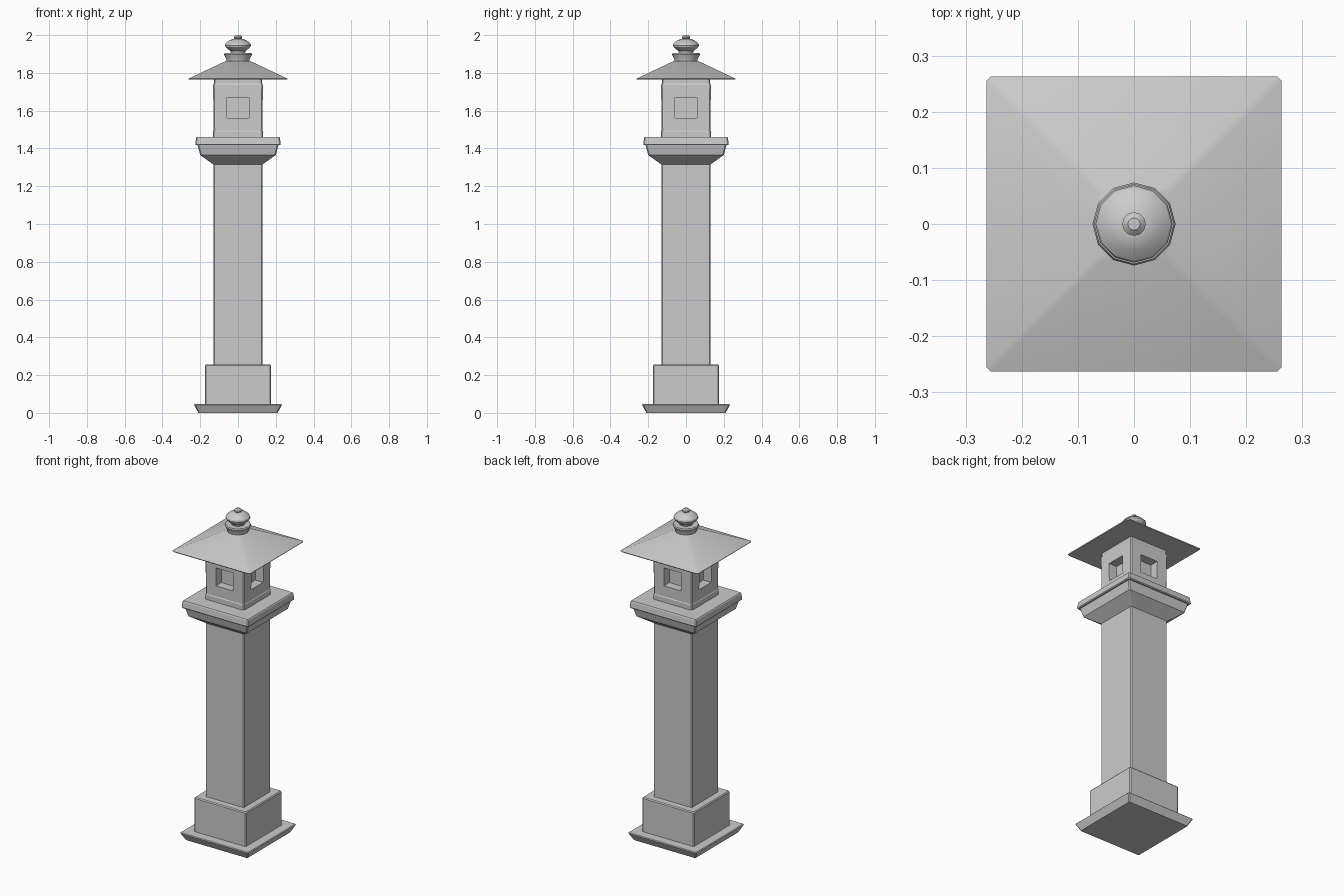
import bpy, bmesh, math

if "Cube" in bpy.data.objects:
    bpy.data.objects.remove(bpy.data.objects["Cube"])


def finish(name, bm, smooth=True):
    bmesh.ops.recalc_face_normals(bm, faces=bm.faces)
    me = bpy.data.meshes.new(name)
    bm.to_mesh(me)
    bm.free()
    ob = bpy.data.objects.new(name, me)
    bpy.context.collection.objects.link(ob)
    if smooth:
        bpy.ops.object.select_all(action='DESELECT')
        ob.select_set(True)
        bpy.context.view_layer.objects.active = ob
        bpy.ops.object.shade_smooth_by_angle(angle=math.radians(30))
    return ob


def loft(name, rings, smooth=True):
    bm = bmesh.new()
    loops = [[bm.verts.new(p) for p in ring] for ring in rings]
    n = len(loops[0])
    for a, b in zip(loops, loops[1:]):
        for i in range(n):
            j = (i + 1) % n
            bm.faces.new((a[i], a[j], b[j], b[i]))
    bm.faces.new(loops[0][::-1])
    bm.faces.new(loops[-1])
    return finish(name, bm, smooth)


def square_stack(name, profile, c=0.006, smooth=False):
    """Square section with chamfered corners; profile is (half width, z)."""
    rings = []
    for h, z in profile:
        k = h - c
        rings.append([(x, y, z) for x, y in ((h, -k), (h, k), (k, h), (-k, h),
                                             (-h, k), (-h, -k), (-k, -h), (k, -h))])
    return loft(name, rings, smooth)


def turned(name, profile, sides=12):
    """Turned part; profile is (radius, z)."""
    step = 2 * math.pi / sides
    return loft(name, [[(r * math.cos(i * step), r * math.sin(i * step), z)
                        for i in range(sides)] for r, z in profile])


# Foot, plinth and shaft
square_stack("foot_slab", [(0.21, 0), (0.232, 0.043), (0.228, 0.047)])
square_stack("plinth", [(0.175, 0.045), (0.175, 0.25), (0.17, 0.256)])
square_stack("shaft", [(0.13, 0.25), (0.13, 1.32)])

# Flared capital and platform
square_stack("capital", [(0.13, 1.315), (0.2, 1.365), (0.214, 1.417)])
square_stack("platform", [(0.222, 1.417), (0.226, 1.422), (0.222, 1.456), (0.218, 1.461)])

# Lantern box with four recessed windows
box = square_stack("lantern_box", [(0.132, 1.455), (0.132, 1.49), (0.129, 1.495),
                                   (0.132, 1.735), (0.128, 1.745), (0.128, 1.768)])
bm = bmesh.new()
for i in range(4):
    a = i * math.pi / 2
    new = bmesh.ops.create_cube(bm, size=1)["verts"]
    sx, sy = (0.08, 0.116) if i % 2 == 0 else (0.116, 0.08)
    bmesh.ops.scale(bm, verts=new, vec=(sx, sy, 0.11))
    bmesh.ops.translate(bm, verts=new, vec=(0.117 * math.cos(a), 0.117 * math.sin(a), 1.615))
cutter = finish("window_cutter", bm, False)
cutter.hide_render = True
mod = box.modifiers.new("windows", 'BOOLEAN')
mod.operation = 'DIFFERENCE'
mod.solver = 'EXACT'
mod.object = cutter
bpy.ops.object.select_all(action='DESELECT')
box.select_set(True)
bpy.context.view_layer.objects.active = box
bpy.ops.object.modifier_apply(modifier="windows")
bpy.data.objects.remove(cutter)

# Roof with soft hips
square_stack("roof", [(0.26, 1.764), (0.263, 1.769), (0.062, 1.864)], c=0.008, smooth=True)

# Finial: collar, bulb and knob
turned("finial_collar", [(0.06, 1.855), (0.061, 1.87), (0.072, 1.894), (0.074, 1.898),
                         (0.071, 1.906)])
turned("finial_bulb", [(0.036, 1.9), (0.04, 1.915), (0.066, 1.937), (0.069, 1.946),
                       (0.066, 1.955), (0.045, 1.973), (0.022, 1.98)])
turned("finial_knob", [(0.015, 1.976), (0.021, 1.984), (0.021, 1.991), (0.011, 2.0)])
